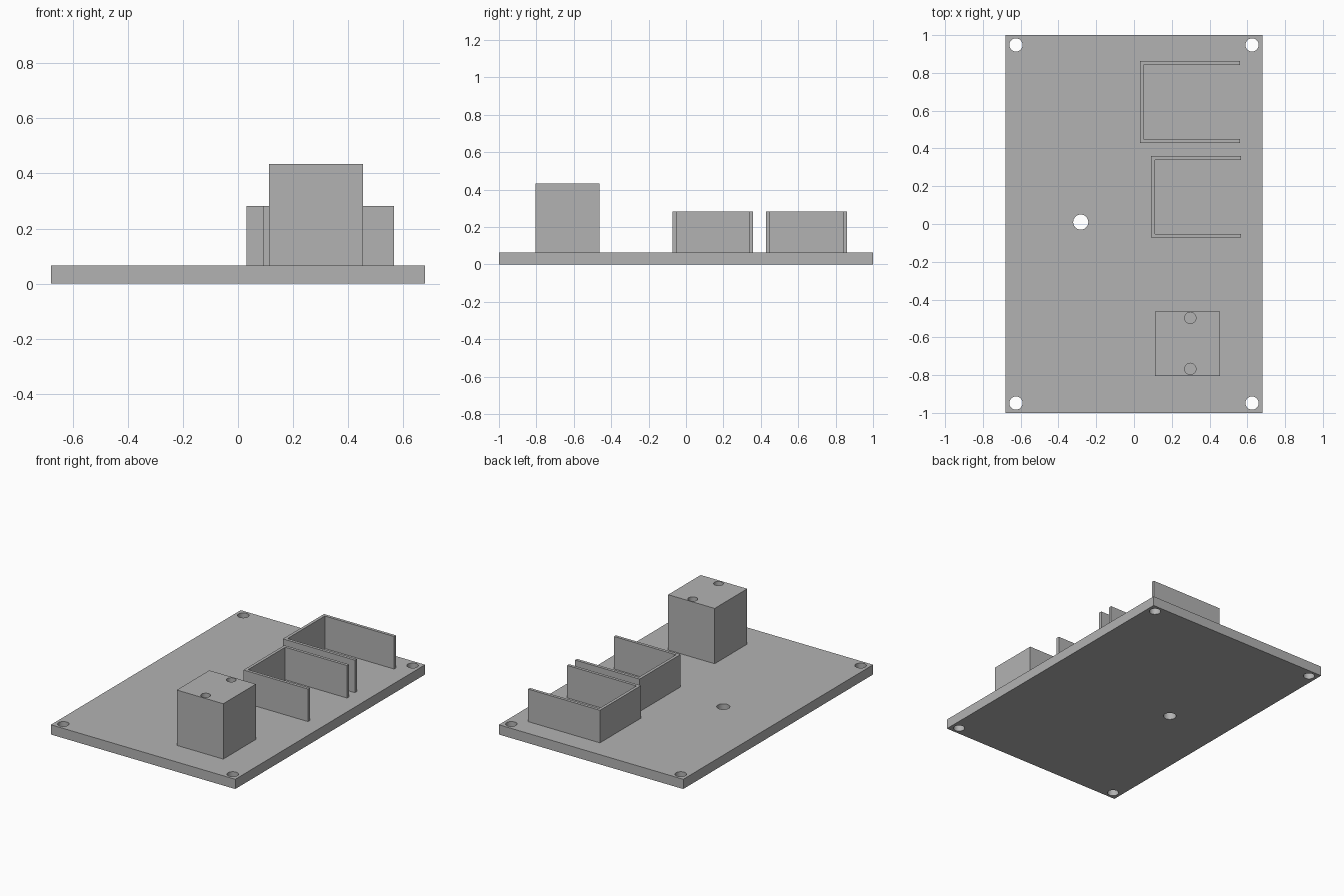
import bpy
import bmesh

cube = bpy.data.objects.get("Cube")
if cube:
    bpy.data.objects.remove(cube, do_unlink=True)

grey = bpy.data.materials.new("plain_grey")
grey.use_nodes = True
GREY = (0.45, 0.45, 0.45, 1)
grey.diffuse_color = GREY
grey.node_tree.nodes["Principled BSDF"].inputs["Base Color"].default_value = GREY

PLATE_TOP = 0.065
WALL_TOP = 0.282
BLOCK_TOP = 0.434
WALL = 0.02


def extrude_outline(name, outline, z0, z1):
    """Prism from a counter-clockwise outline."""
    bm = bmesh.new()
    base = bm.faces.new([bm.verts.new((x, y, z0)) for x, y in outline])
    top = bmesh.ops.extrude_face_region(bm, geom=[base])["geom"]
    verts = [g for g in top if isinstance(g, bmesh.types.BMVert)]
    bmesh.ops.translate(bm, verts=verts, vec=(0, 0, z1 - z0))
    bmesh.ops.recalc_face_normals(bm, faces=bm.faces)
    mesh = bpy.data.meshes.new(name)
    bm.to_mesh(mesh)
    bm.free()
    mesh.materials.append(grey)
    obj = bpy.data.objects.new(name, mesh)
    bpy.context.collection.objects.link(obj)
    return obj


def rectangle(x0, x1, y0, y1):
    return [(x0, y0), (x1, y0), (x1, y1), (x0, y1)]


def drill(obj, x, y, radius, z0, z1):
    """Cut a round hole with a hidden cylinder, smooth inside."""
    bpy.ops.mesh.primitive_cylinder_add(vertices=32, radius=radius, depth=z1 - z0,
                                        location=(x, y, (z0 + z1) / 2))
    cutter = bpy.context.object
    cutter.name = obj.name + "_hole_cutter"
    cutter.data.materials.append(grey)
    bpy.ops.object.shade_smooth_by_angle()
    cutter.hide_render = True
    cutter.hide_set(True)
    cutter.display_type = 'WIRE'
    cut = obj.modifiers.new("hole", 'BOOLEAN')
    cut.operation = 'DIFFERENCE'
    cut.solver = 'EXACT'
    cut.object = cutter


# Base plate with corner mounting holes and one off-centre hole
plate = extrude_outline("base_plate", rectangle(-0.68, 0.68, -1, 1), 0, PLATE_TOP)
for sx in (-1, 1):
    for sy in (-1, 1):
        drill(plate, sx * 0.625, sy * 0.948, 0.035, -0.1, 0.2)
drill(plate, -0.282, 0.01, 0.04, -0.1, 0.2)

# Mounting block with two blind screw holes
block = extrude_outline("mounting_block", rectangle(0.112, 0.455, -0.805, -0.462),
                        PLATE_TOP, BLOCK_TOP)
for y in (-0.767, -0.497):
    drill(block, 0.298, y, 0.03, 0.2, 0.5)

# U-shaped holders, open towards +x
for name, x0, x1, y0, y1 in (("front_holder", 0.091, 0.567, -0.072, 0.359),
                             ("back_holder", 0.031, 0.562, 0.429, 0.862)):
    inner = x0 + WALL
    outline = [(x0, y0), (x1, y0), (x1, y0 + WALL), (inner, y0 + WALL),
               (inner, y1 - WALL), (x1, y1 - WALL), (x1, y1), (x0, y1)]
    extrude_outline(name, outline, PLATE_TOP, WALL_TOP)
